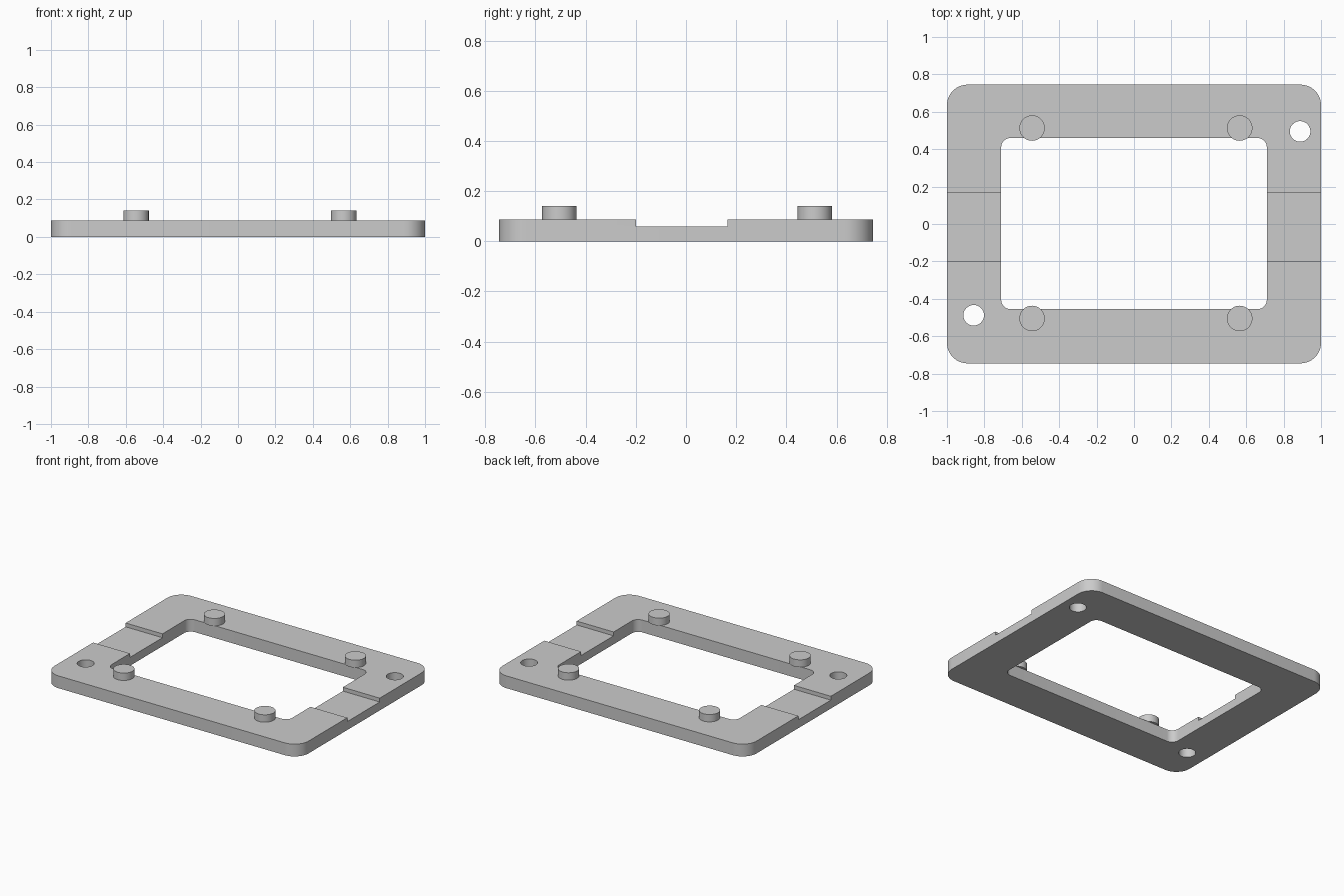
import bpy
import bmesh
from math import cos, sin, pi, radians

cube = bpy.data.objects.get("Cube")
if cube:
    bpy.data.objects.remove(cube, do_unlink=True)

THICK, NOTCH_Z, PEG_TOP = 0.0875, 0.06, 0.14

grey = bpy.data.materials.new("light grey")
grey.use_nodes = True
grey.diffuse_color = (0.6, 0.6, 0.6, 1)
grey.node_tree.nodes["Principled BSDF"].inputs["Base Color"].default_value = (0.6, 0.6, 0.6, 1)


def rounded_rect(x0, x1, y0, y1, r, steps=12):
    """Outline of a rectangle with round corners, anticlockwise."""
    corners = [(x1 - r, y1 - r), (x0 + r, y1 - r), (x0 + r, y0 + r), (x1 - r, y0 + r)]
    return [(cx + r * cos((i + s / steps) * pi / 2), cy + r * sin((i + s / steps) * pi / 2))
            for i, (cx, cy) in enumerate(corners) for s in range(steps + 1)]


def circle(x, y, r, n=48):
    return [(x + r * cos(2 * pi * i / n), y + r * sin(2 * pi * i / n)) for i in range(n)]


def prism(name, outline, z0, z1):
    """Extrude an outline from z0 up to z1."""
    bm = bmesh.new()
    low = [bm.verts.new((x, y, z0)) for x, y in outline]
    high = [bm.verts.new((x, y, z1)) for x, y in outline]
    bm.faces.new(low[::-1])
    bm.faces.new(high)
    for i in range(len(low)):
        j = (i + 1) % len(low)
        bm.faces.new((low[i], low[j], high[j], high[i]))
    mesh = bpy.data.meshes.new(name)
    bm.to_mesh(mesh)
    bm.free()
    mesh.materials.append(grey)
    obj = bpy.data.objects.new(name, mesh)
    bpy.context.collection.objects.link(obj)
    return obj


def activate(obj):
    bpy.ops.object.select_all(action='DESELECT')
    obj.select_set(True)
    bpy.context.view_layer.objects.active = obj


def smooth(obj):
    activate(obj)
    bpy.ops.object.shade_smooth_by_angle(angle=radians(30))


# Frame plate
frame = prism("frame", rounded_rect(-1, 1, -0.745, 0.745, 0.11), 0, THICK)

# Window, screw holes and the shallow channel across both side bars
cutters = [
    prism("window_cutter", rounded_rect(-0.71, 0.71, -0.455, 0.46, 0.05), -0.1, 0.3),
    prism("hole_cutter_right", circle(-0.857, -0.488, 0.055), -0.1, 0.3),
    prism("hole_cutter_left", circle(0.888, 0.495, 0.055), -0.1, 0.3),
    prism("channel_cutter", [(-1.2, -0.2), (1.2, -0.2), (1.2, 0.165), (-1.2, 0.165)], NOTCH_Z, 0.3),
]
activate(frame)
for cutter in cutters:
    cutter.hide_render = True
    mod = frame.modifiers.new(cutter.name, 'BOOLEAN')
    mod.operation = 'DIFFERENCE'
    mod.solver = 'EXACT'
    mod.object = cutter
    bpy.ops.object.modifier_apply(modifier=mod.name)
for cutter in cutters:
    bpy.data.objects.remove(cutter, do_unlink=True)
smooth(frame)

# Locating pegs, overhanging the window edge slightly
for side, x in (("right", -0.545), ("left", 0.565)):
    for end, y in (("front", -0.505), ("back", 0.513)):
        smooth(prism(f"peg_{end}_{side}", circle(x, y, 0.068), THICK, PEG_TOP))
